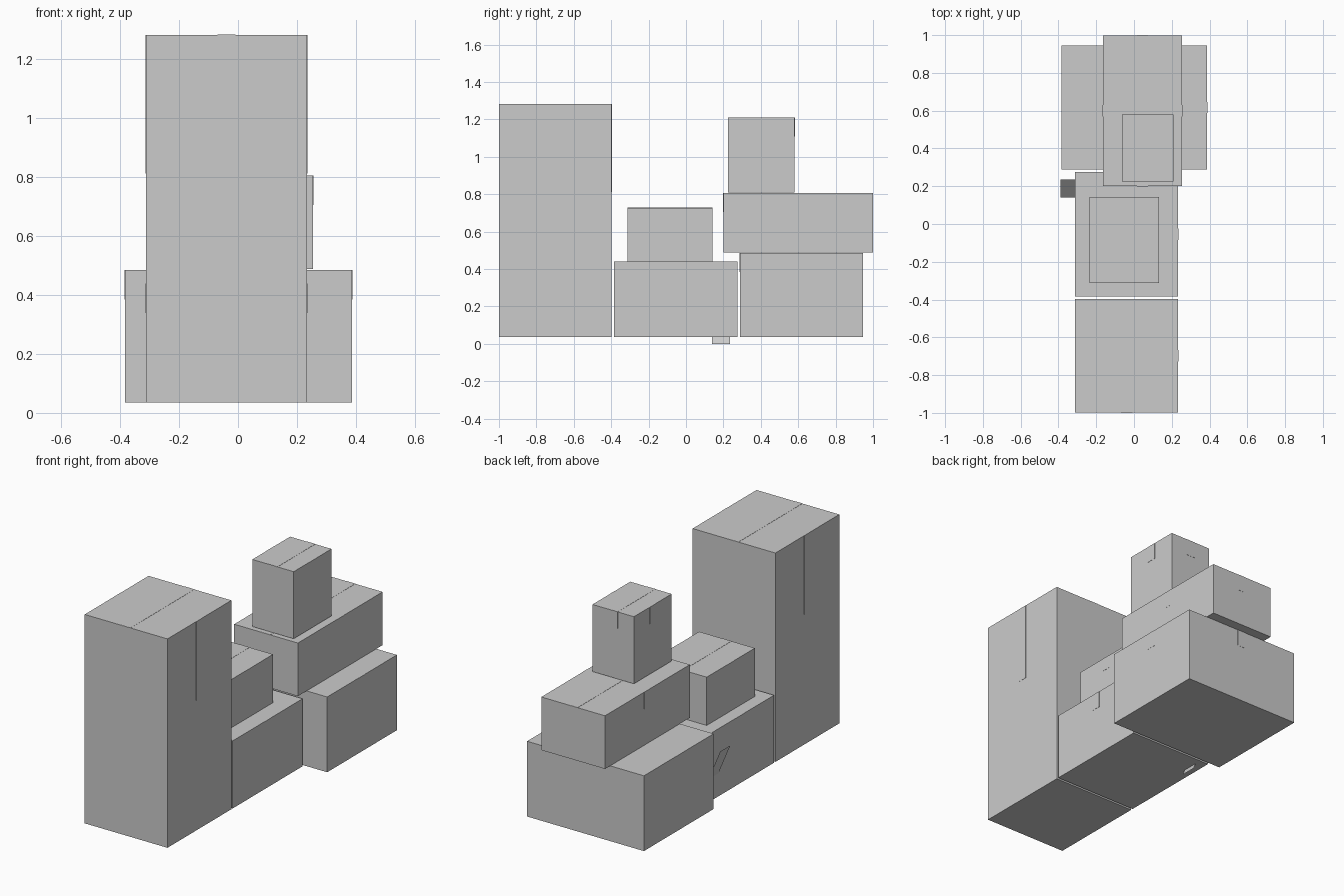
import bpy
import bmesh

if "Cube" in bpy.data.objects:
    bpy.data.objects.remove(bpy.data.objects["Cube"])

TAPE_W = 0.06   # tape width
TAPE_T = 0.001  # tape thickness


def add_block(bm, lo, hi):
    """Add an axis-aligned block between two corners."""
    verts = bmesh.ops.create_cube(bm, size=1)["verts"]
    for v in verts:
        for i in range(3):
            v.co[i] = hi[i] if v.co[i] > 0 else lo[i]


def finish(bm, name):
    mesh = bpy.data.meshes.new(name)
    bm.to_mesh(mesh)
    bm.free()
    obj = bpy.data.objects.new(name, mesh)
    bpy.context.collection.objects.link(obj)
    return obj


def carton(name, x, y, z, tab):
    # Cardboard body
    bm = bmesh.new()
    add_block(bm, (x[0], y[0], z[0]), (x[1], y[1], z[1]))
    body = finish(bm, name)

    # Sealing tape: strip along the top, tabs folded down the sides
    cx, cy = sum(x) / 2, sum(y) / 2
    h, t = TAPE_W / 2, TAPE_T
    bm = bmesh.new()
    add_block(bm, (cx - h, y[0], z[1]), (cx + h, y[1], z[1] + t))
    for a, b in ((y[0] - t, y[0]), (y[1], y[1] + t)):
        add_block(bm, (cx - h, a, z[1] - tab), (cx + h, b, z[1]))
    for a, b in ((x[0] - t, x[0]), (x[1], x[1] + t)):
        add_block(bm, (a, cy - h, z[1] - tab), (b, cy + h, z[1]))
    finish(bm, name + "_tape").parent = body


# Stacked cartons: name, x range, y range, z range, tape tab length
carton("tall_box", (-0.312, 0.234), (-0.999, -0.397), (0.036, 1.282), 0.47)
carton("middle_lower_box", (-0.312, 0.234), (-0.384, 0.275), (0.036, 0.439), 0.10)
carton("middle_upper_box", (-0.236, 0.132), (-0.312, 0.142), (0.439, 0.727), 0.08)
carton("rear_lower_box", (-0.384, 0.387), (0.288, 0.945), (0.036, 0.485), 0.10)
carton("rear_middle_box", (-0.165, 0.255), (0.200, 0.999), (0.488, 0.805), 0.10)
carton("rear_top_box", (-0.063, 0.210), (0.225, 0.581), (0.809, 1.209), 0.10)

# Thin slanted card poking out of the left side and the underside
bm = bmesh.new()
corners = [(-0.39, 0.14, 0.36), (-0.39, 0.235, 0.36),
           (-0.24, 0.235, 0.0), (-0.24, 0.14, 0.0)]
bm.faces.new([bm.verts.new(c) for c in corners])
finish(bm, "slanted_card")
